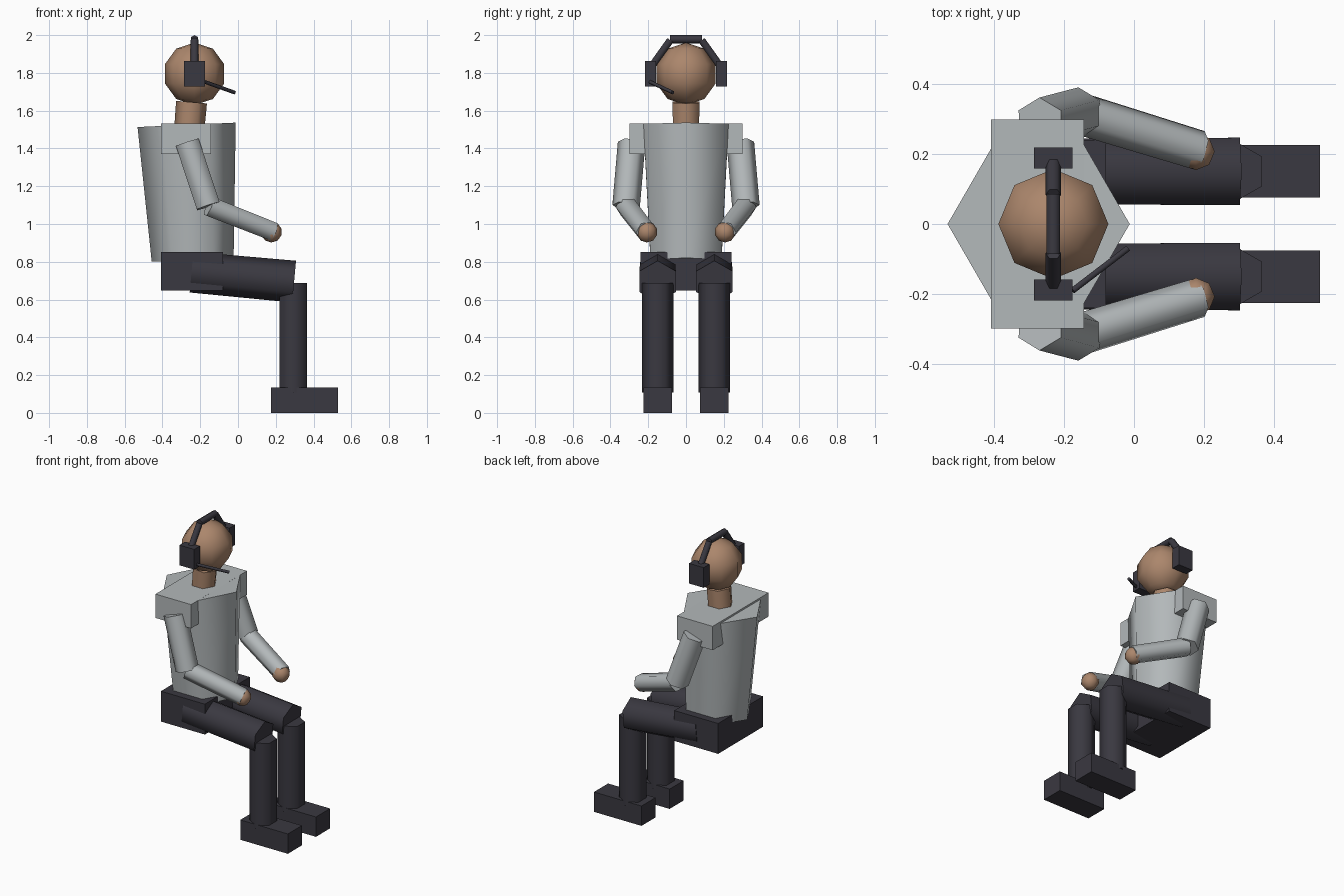
import bpy, bmesh, math
from mathutils import Vector, Matrix

cube = bpy.data.objects.get("Cube")
if cube:
    bpy.data.objects.remove(cube, do_unlink=True)


def material(name, r, g, b):
    m = bpy.data.materials.new(name)
    m.use_nodes = True
    m.diffuse_color = (r, g, b, 1)
    m.node_tree.nodes["Principled BSDF"].inputs["Base Color"].default_value = (r, g, b, 1)
    return m


shirt = material("light_grey_cloth", 0.45, 0.48, 0.49)
skin = material("skin", 0.41, 0.24, 0.15)
dark = material("charcoal", 0.042, 0.04, 0.052)

X, Y, Z = Vector((1, 0, 0)), Vector((0, 1, 0)), Vector((0, 0, 1))


def finish(name, bm, mat, smooth=True):
    bmesh.ops.recalc_face_normals(bm, faces=bm.faces)
    mesh = bpy.data.meshes.new(name)
    bm.to_mesh(mesh)
    bm.free()
    mesh.materials.append(mat)
    if smooth:
        mesh.shade_smooth()
        mesh.set_sharp_from_angle(angle=math.radians(65))
    obj = bpy.data.objects.new(name, mesh)
    bpy.context.collection.objects.link(obj)
    return obj


def box(name, low, high, mat):
    low, high = Vector(low), Vector(high)
    bm = bmesh.new()
    place = Matrix.Translation((low + high) / 2) @ Matrix.Diagonal((*(high - low), 1))
    bmesh.ops.create_cube(bm, size=1, matrix=place)
    return finish(name, bm, mat, smooth=False)


def tube(name, start, end, r_start, r_end, corner, mat, sides=6):
    """Tapered prism between two points; one corner points towards 'corner'."""
    start, end = Vector(start), Vector(end)
    axis = (end - start).normalized()
    u = (corner - axis * corner.dot(axis)).normalized()
    v = axis.cross(u)
    bm = bmesh.new()
    rings = []
    for centre, r in ((start, r_start), (end, r_end)):
        ring = []
        for i in range(sides):
            a = math.tau * i / sides
            ring.append(bm.verts.new(centre + r * (u * math.cos(a) + v * math.sin(a))))
        bm.faces.new(ring)
        rings.append(ring)
    for i in range(sides):
        j = (i + 1) % sides
        bm.faces.new((rings[0][i], rings[0][j], rings[1][j], rings[1][i]))
    return finish(name, bm, mat)


def ball(name, centre, radius, mat):
    bm = bmesh.new()
    bmesh.ops.create_uvsphere(bm, u_segments=8, v_segments=5, radius=radius,
                              matrix=Matrix.Translation(centre))
    return finish(name, bm, mat)


# Trunk and head
tube("torso", (-0.24, 0, 0.81), (-0.272, 0, 1.525), 0.217, 0.26, X, shirt)
box("shoulders", (-0.408, -0.298, 1.37), (-0.142, 0.298, 1.531), shirt)
box("pelvis", (-0.408, -0.24, 0.648), (-0.08, 0.24, 0.853), dark)
tube("neck", (-0.258, 0, 1.5), (-0.246, 0, 1.645), 0.08, 0.082, X, skin)
ball("head", (-0.23, 0, 1.795), 0.165, skin)

# Headset
tube("headband_top", (-0.23, -0.085, 1.978), (-0.23, 0.085, 1.978), 0.022, 0.022, Z, dark)
tube("microphone_boom", (-0.175, -0.19, 1.752), (-0.018, -0.07, 1.696), 0.01, 0.01, Z, dark)

# Paired parts
for side, s in (("left", 1), ("right", -1)):
    tube(side + "_headband", (-0.23, s * 0.083, 1.973), (-0.23, s * 0.185, 1.83),
         0.022, 0.022, X, dark)
    box(side + "_earpiece", (-0.285, s * 0.188 - 0.03, 1.728),
        (-0.175, s * 0.188 + 0.03, 1.864), dark)

    tube(side + "_upper_arm", (-0.268, s * 0.288, 1.43), (-0.157, s * 0.317, 1.095),
         0.073, 0.073, s * Y, shirt)
    tube(side + "_forearm", (-0.155, s * 0.315, 1.095), (0.187, s * 0.21, 0.96),
         0.06, 0.057, s * Y, shirt)
    ball(side + "_hand", (0.177, s * 0.207, 0.958), 0.056, skin)

    tube(side + "_thigh", (-0.246, s * 0.15, 0.745), (0.297, s * 0.15, 0.695),
         0.108, 0.111, Z, dark)
    tube(side + "_shin", (0.293, s * 0.15, 0.108), (0.293, s * 0.15, 0.688),
         0.084, 0.084, Y, dark)
    box(side + "_shoe", (0.175, s * 0.15 - 0.075, 0), (0.53, s * 0.15 + 0.075, 0.134), dark)
